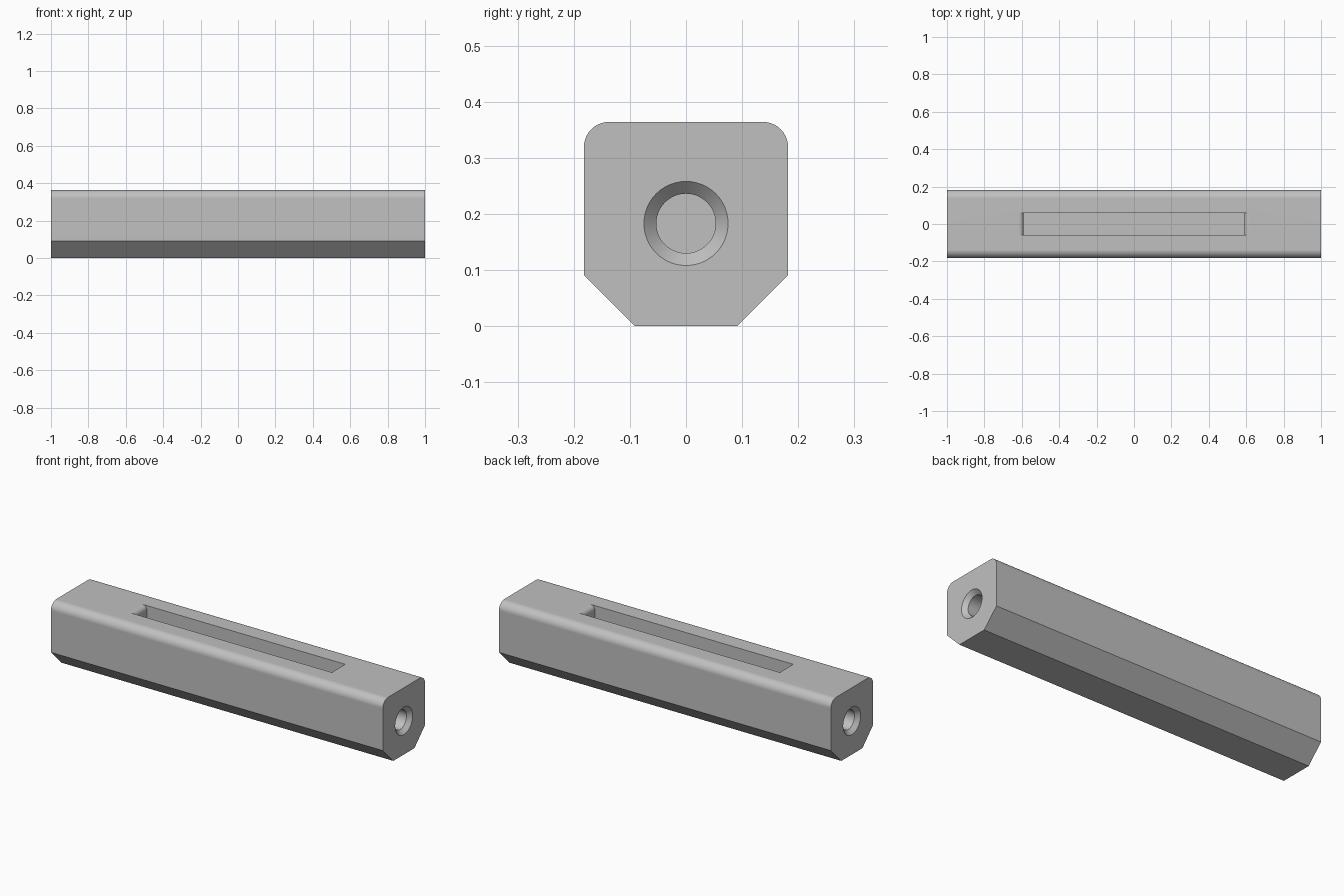
import bpy, bmesh
from math import sin, cos, pi

if "Cube" in bpy.data.objects:
    bpy.data.objects.remove(bpy.data.objects["Cube"])

HALF, TOP = 0.182, 0.364           # half width and height of the bar
ROUND, CHAMFER = 0.045, 0.091      # upper fillet, lower chamfer
AXIS_Z = 0.183                     # height of the end holes


def loft(name, rings):
    """Closed solid through a list of matching vertex rings."""
    bm = bmesh.new()
    loops = [[bm.verts.new(p) for p in ring] for ring in rings]
    n = len(loops[0])
    for a, b in zip(loops, loops[1:]):
        for i in range(n):
            j = (i + 1) % n
            bm.faces.new((a[i], a[j], b[j], b[i]))
    bm.faces.new(loops[0])
    bm.faces.new(loops[-1])
    bmesh.ops.recalc_face_normals(bm, faces=bm.faces)
    mesh = bpy.data.meshes.new(name)
    bm.to_mesh(mesh)
    bm.free()
    obj = bpy.data.objects.new(name, mesh)
    bpy.context.collection.objects.link(obj)
    return obj


def arc(cx, cz, r, start, end, steps=10):
    angles = [start + (end - start) * i / steps for i in range(steps + 1)]
    return [(cx + r * cos(a), cz + r * sin(a)) for a in angles]


def mirrored(half):
    """Complete an outline with its reflection."""
    return half + [(-u, v) for u, v in reversed(half)]


# Bar: chamfered below, rounded above
section = mirrored([(HALF - CHAMFER, 0), (HALF, CHAMFER)]
                   + arc(HALF - ROUND, TOP - ROUND, ROUND, 0, pi / 2))
bar = loft("slotted_bar", [[(x, y, z) for y, z in section] for x in (-1, 1)])

# Top slot with rounded lips at both ends
LIP, SLOT_HALF, DEPTH = 0.025, 0.058, 0.13
slot_outline = mirrored([(0.59, TOP - DEPTH)]
                        + arc(0.59 + LIP, TOP - LIP, LIP, pi, pi / 2)
                        + [(0.59 + LIP, TOP + 0.05)])
cutters = [loft("slot_cutter", [[(x, y, z) for x, z in slot_outline]
                                for y in (-SLOT_HALF, SLOT_HALF)])]

# Countersunk blind hole in each end
for side, label in ((1, "left"), (-1, "right")):
    rings = [[(side * x, r * cos(2 * pi * i / 48), AXIS_Z + r * sin(2 * pi * i / 48))
              for i in range(48)]
             for x, r in ((1.02, 0.095), (0.978, 0.053), (0.75, 0.053))]
    cutters.append(loft(label + "_hole_cutter", rings))

# Cut, then discard the cutters
bpy.ops.object.select_all(action='DESELECT')
bpy.context.view_layer.objects.active = bar
bar.select_set(True)
for cutter in cutters:
    cutter.hide_render = True
    cut = bar.modifiers.new(cutter.name, 'BOOLEAN')
    cut.operation, cut.solver, cut.object = 'DIFFERENCE', 'EXACT', cutter
    bpy.ops.object.modifier_apply(modifier=cut.name)
    bpy.data.objects.remove(cutter)

# Plain grey material
grey = bpy.data.materials.new("light grey")
grey.use_nodes = True
color = (0.53, 0.53, 0.53, 1)
grey.diffuse_color = color
grey.node_tree.nodes["Principled BSDF"].inputs["Base Color"].default_value = color
bar.data.materials.clear()
bar.data.materials.append(grey)
for face in bar.data.polygons:
    face.material_index = 0

# Smooth fillets and holes, crisp edges elsewhere
bpy.ops.object.shade_smooth_by_angle(angle=pi / 6)
weighted = bar.modifiers.new("even_shading", 'WEIGHTED_NORMAL')
weighted.keep_sharp = True
